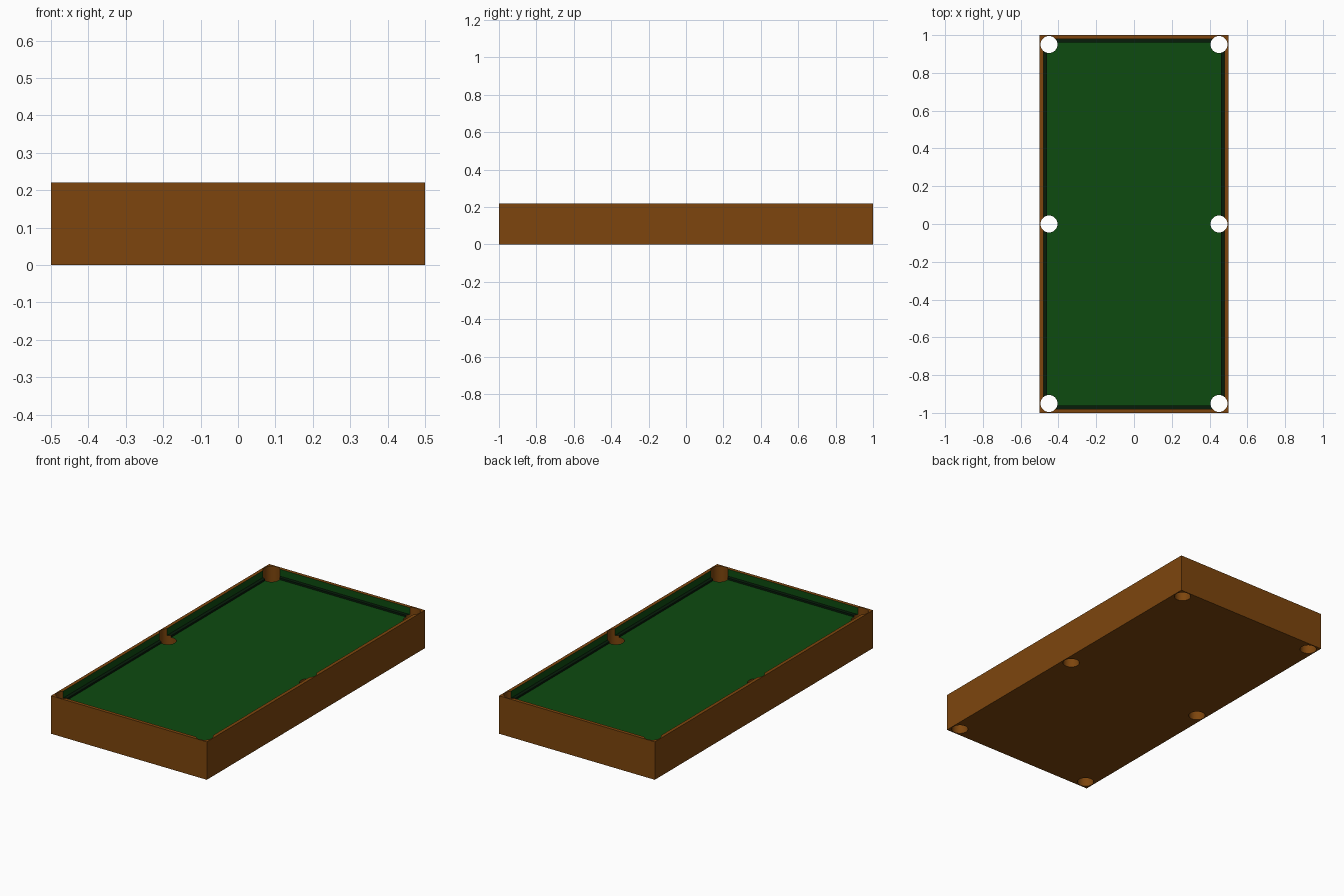
import bpy

if "Cube" in bpy.data.objects:
    bpy.data.objects.remove(bpy.data.objects["Cube"])

FLOOR, TOP = 0.17, 0.22
LEDGE = 0.01


def material(name, rgb):
    m = bpy.data.materials.new(name)
    m.diffuse_color = (*rgb, 1)
    m.use_nodes = True
    m.node_tree.nodes["Principled BSDF"].inputs["Base Color"].default_value = m.diffuse_color
    return m


def box(name, w, l, z0, z1):
    bpy.ops.mesh.primitive_cube_add(size=1, location=(0, 0, (z0 + z1) / 2))
    ob = bpy.context.object
    ob.name = name
    ob.scale = (w, l, z1 - z0)
    bpy.ops.object.transform_apply(location=True, rotation=False, scale=True)
    return ob


def cut(ob, cutter):
    mod = ob.modifiers.new("cut", 'BOOLEAN')
    mod.operation = 'DIFFERENCE'
    mod.solver = 'EXACT'
    mod.object = cutter
    bpy.context.view_layer.objects.active = ob
    bpy.ops.object.modifier_apply(modifier=mod.name)
    bpy.data.objects.remove(cutter, do_unlink=True)


wood = material("wood", (0.205, 0.06, 0.004))
felt = material("felt", (0.004, 0.07, 0.005))
shade = material("dark_cushion", (0.002, 0.012, 0.003))

# Solid table body, hollowed in two steps to leave a low cushion strip
table = box("table_body", 1.0, 2.0, 0, TOP)
cut(table, box("tray_cutter", 0.96, 1.96, FLOOR + LEDGE, TOP + 0.1))
cut(table, box("bed_cutter", 0.92, 1.92, FLOOR, TOP + 0.1))

# Six pockets drilled right through
for x in (-0.45, 0.45):
    for y in (-0.95, 0, 0.95):
        bpy.ops.mesh.primitive_cylinder_add(vertices=32, radius=0.045, depth=1,
                                            location=(x, y, 0.1))
        cut(table, bpy.context.object)

# Wood outside and in the pockets, felt on the bed and inner walls
mesh = table.data
mesh.materials.clear()
for m in (wood, felt, shade):
    mesh.materials.append(m)


def near(a, b):
    return abs(a - b) < 0.002


for p in mesh.polygons:
    n, c = p.normal, p.center
    p.material_index = 0
    p.use_smooth = False
    if n.z > 0.9:
        if near(c.z, FLOOR):
            p.material_index = 1
        elif near(c.z, FLOOR + LEDGE):
            p.material_index = 2
    for axis, half in ((0, 0.5), (1, 1.0)):
        if abs(n[axis]) > 0.999:
            if near(abs(c[axis]), half - 0.02):
                p.material_index = 1
            elif near(abs(c[axis]), half - 0.04):
                p.material_index = 2

bpy.context.view_layer.objects.active = table
table.select_set(True)
bpy.ops.object.shade_smooth_by_angle(angle=0.5)
